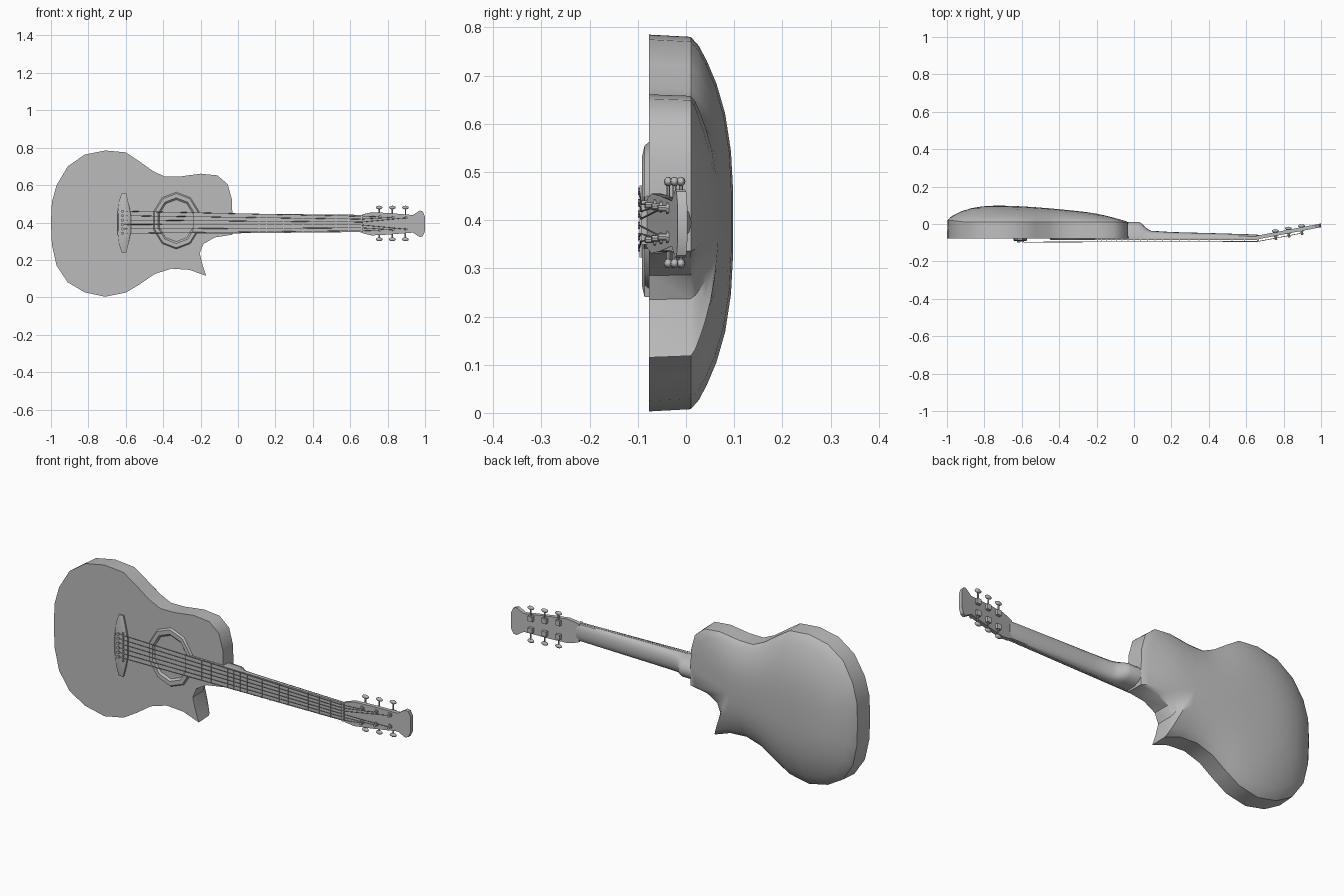
import bpy, bmesh, math
from mathutils import Vector

cube = bpy.data.objects.get("Cube")
if cube:
    bpy.data.objects.remove(cube, do_unlink=True)

grey = bpy.data.materials.new("plain grey")
grey.use_nodes = True
COLOUR = (0.5, 0.5, 0.5, 1)
grey.diffuse_color = COLOUR
grey.node_tree.nodes["Principled BSDF"].inputs["Base Color"].default_value = COLOUR

FRONT = -0.077   # soundboard plane
MID = 0.395      # height of the neck axis


def finish(name, bm, angle=40):
    bmesh.ops.remove_doubles(bm, verts=bm.verts, dist=0.0004)
    bmesh.ops.recalc_face_normals(bm, faces=bm.faces)
    mesh = bpy.data.meshes.new(name)
    bm.to_mesh(mesh)
    bm.free()
    mesh.materials.append(grey)
    ob = bpy.data.objects.new(name, mesh)
    bpy.context.collection.objects.link(ob)
    bpy.ops.object.select_all(action='DESELECT')
    ob.select_set(True)
    bpy.context.view_layer.objects.active = ob
    bpy.ops.object.shade_smooth_by_angle(angle=math.radians(angle))
    return ob


def loft(name, rings, caps=True, closed=False, angle=40):
    """Join equal rings of points with quads."""
    bm = bmesh.new()
    loops = [[bm.verts.new(p) for p in ring] for ring in rings]
    pairs = list(zip(loops, loops[1:]))
    if closed:
        pairs.append((loops[-1], loops[0]))
    n = len(loops[0])
    for a, b in pairs:
        for i in range(n):
            j = (i + 1) % n
            bm.faces.new((a[i], a[j], b[j], b[i]))
    if caps and not closed:
        bm.faces.new(loops[0])
        bm.faces.new(loops[-1])
    return finish(name, bm, angle)


def rod(name, a, b, r, sides=6, r2=None):
    """Cylinder or cone between two points."""
    a, b = Vector(a), Vector(b)
    d = b - a
    bm = bmesh.new()
    bmesh.ops.create_cone(bm, cap_ends=True, segments=sides, radius1=r,
                          radius2=r if r2 is None else r2, depth=d.length)
    q = Vector((0, 0, 1)).rotation_difference(d)
    for v in bm.verts:
        v.co = q @ v.co + (a + b) / 2
    return finish(name, bm)


def ball(name, centre, size):
    bm = bmesh.new()
    bmesh.ops.create_uvsphere(bm, u_segments=10, v_segments=6, radius=1)
    for v in bm.verts:
        v.co = Vector(c + s * k for c, s, k in zip(centre, size, v.co))
    return finish(name, bm, 60)


def box(name, centre, size):
    bm = bmesh.new()
    bmesh.ops.create_cube(bm, size=1)
    for v in bm.verts:
        v.co = Vector(c + s * k for c, s, k in zip(centre, size, v.co))
    return finish(name, bm)


# Body: outline with a cutaway, straight rim and bowl back
outline = [(-1, .40), (-.995, .51), (-.97, .60), (-.91, .70), (-.82, .763), (-.71, .785),
           (-.60, .775), (-.525, .725), (-.455, .675), (-.39, .645), (-.31, .646),
           (-.20, .661), (-.11, .652), (-.055, .605), (-.032, .52), (-.03, .43),
           (-.03, .335), (-.125, .32), (-.185, .285), (-.205, .235), (-.19, .175),
           (-.17, .115), (-.26, .147), (-.355, .153), (-.445, .125), (-.525, .07),
           (-.60, .025), (-.71, .003), (-.82, .027), (-.91, .08), (-.97, .17), (-.995, .28)]


def crown(x):
    return .098 if x < -.7 else .098 - .063 * ((x + .7) / .67) ** 1.5


def body_ring(s, y=None):
    ring = []
    for x, z in outline:
        ax = min(max(x, -.7), -.3)
        px, pz = ax + (x - ax) * s, MID + (z - MID) * s
        rim = .012 + .012 * max(0, (-x - .9) / .1)
        ring.append((px, rim + (crown(px) - rim) * (1 - s ** 3) if y is None else y, pz))
    return ring


rim = [(x, .01 + .012 * max(0, (-x - .9) / .1), z) for x, _, z in body_ring(.988)]
loft("body", [body_ring(1, FRONT), rim] + [body_ring(s) for s in (.94, .86, .74, .58, .38, .18, 0)],
     caps=False, angle=35)
bm = bmesh.new()
bm.faces.new([bm.verts.new(p) for p in body_ring(1, FRONT)])
finish("soundboard", bm)

# Rosette: raised ten-sided ring round the sound hole
rings = []
for k in range(10):
    a = math.tau * (k + .5) / 10
    rings.append([(-.33 + rx * math.cos(a), y, .41 + rz * math.sin(a)) for rx, rz, y in
                  ((.132, .155, FRONT + .004), (.122, .145, -.086), (.104, .122, -.086),
                   (.092, .108, FRONT + .004))])
loft("rosette", rings, closed=True)


# Bridge: tapered plate with rounded ends
def bridge_ring(k, y):
    pts = [(-.622, .24), (-.597, .24), (-.582, .30), (-.572, .35), (-.572, .44), (-.582, .49),
           (-.597, .555), (-.622, .555), (-.638, .51), (-.645, .44), (-.645, .35), (-.638, .29)]
    return [(-.608 + (x + .608) * k, y, .397 + (z - .397) * k) for x, z in pts]


loft("bridge", [bridge_ring(1, FRONT + .003), bridge_ring(1, -.086), bridge_ring(.86, -.091)])
box("saddle", (-.592, -.092, .397), (.008, .01, .15))


# Neck: half-round section with a heel at the body
def board_half(x):
    return .055 - .009 * (x + .24) / .905


neck = []
for x, back in ((-.08, .012), (.025, .012), (.045, 0), (.065, -.022), (.09, -.036),
                (.2, -.043), (.42, -.049), (.62, -.055), (.67, -.058)):
    ring = [(x, -.079, MID - board_half(x)), (x, -.079, MID + board_half(x))]
    for k in range(1, 8):
        a = math.pi * k / 8
        ring.append((x, -.075 + (back + .075) * math.sin(a) ** .8, MID + board_half(x) * math.cos(a)))
    neck.append(ring)
loft("neck", neck)

# Fretboard, nut and frets
board = []
for x in (-.24, .66):
    h = board_half(x)
    board.append([(x, y, MID + s * h) for y, s in ((-.074, -1), (-.086, -1), (-.086, 1), (-.074, 1))])
loft("fretboard", board)
box("nut", (.662, -.083, MID), (.01, .018, .092))
for i in range(1, 21):
    x = .66 - 1.25 * (1 - 2 ** (-i / 12))
    box("fret", (x, -.0865, MID), (.005, .004, 2 * board_half(x)))


# Headstock: tilted back, flared tip
def head_y(x):
    return -.081 + .19 * (x - .665)


half = [(.655, .046), (.675, .053), (.715, .062), (.80, .058), (.935, .047), (.972, .071),
        (.988, .066), (1.0, .038)]
head = half + [(x, -z) for x, z in reversed(half)]
loft("headstock", [[(x, head_y(x) + d, MID - .002 + z) for x, z in head] for d in (0, .02)])

# Tuners: post, gear housing, shaft and button on each side
posts = {}
for side in (1, -1):
    for i, x in enumerate((.755, .825, .895)):
        y, z = head_y(x), MID + side * (.036 - .003 * i)
        posts[side, i] = (x, y - .012, z)
        rod("tuner_post", (x + .005, y - .021, z), (x - .005, y + .032, z), .007, 8)
        rod("post_collar", (x, y - .004, z), (x, y + .002, z), .012, 8)
        box("gear_housing", (x, y + .027, z), (.024, .016, .026))
        out = MID + side * .08
        rod("tuner_shaft", (x, y + .027, z), (x, y + .027, out), .004)
        ball("tuner_button", (x, y + .027, out + side * .005), (.019, .009, .010))

# Strings with bridge pins, each running to its own post
for k in range(6):
    t = k - 2.5
    bz, nz = MID + .006 + t * .0235, MID + t * .0155
    post = posts[1, 5 - k] if k > 2 else posts[-1, k]
    pin = (-.618, -.09, bz)
    points = [pin, (-.592, -.097, bz), (.662, -.0935, nz), post]
    for a, b in zip(points, points[1:]):
        rod("string", a, b, .0018, 5)
    rod("bridge_pin", pin, (-.618, -.1, bz), .006, 8, .008)
